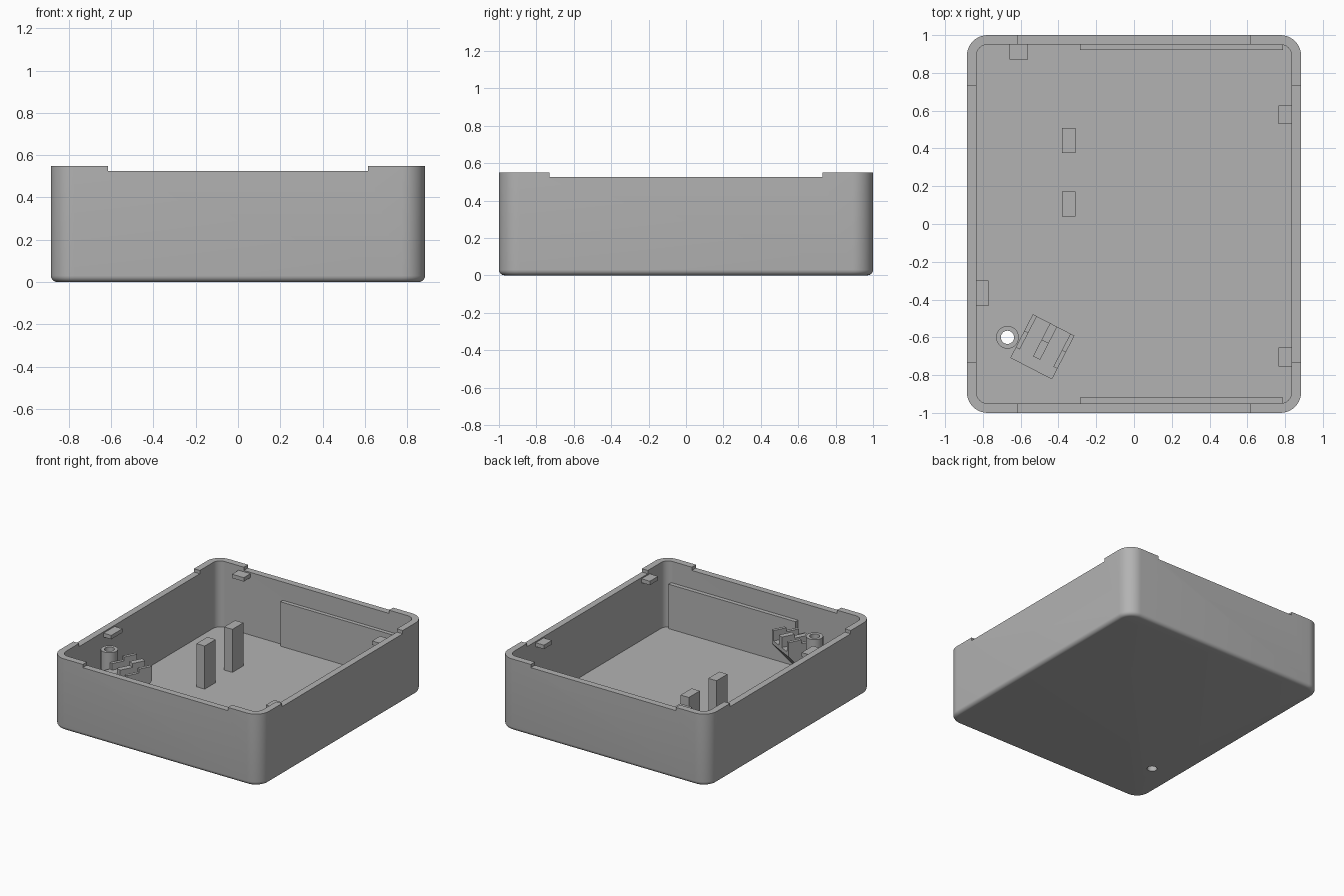
import bpy, bmesh, math
from mathutils import Matrix

if "Cube" in bpy.data.objects:
    bpy.data.objects.remove(bpy.data.objects["Cube"])

grey = bpy.data.materials.new("plain grey")
grey.diffuse_color = (0.45, 0.45, 0.45, 1)
grey.use_nodes = True
grey.node_tree.nodes["Principled BSDF"].inputs["Base Color"].default_value = grey.diffuse_color

HX, HY, H, R, WALL, FLOOR = 0.885, 1.0, 0.55, 0.11, 0.05, 0.045


def finish(bm, name):
    bmesh.ops.recalc_face_normals(bm, faces=bm.faces)
    me = bpy.data.meshes.new(name)
    bm.to_mesh(me)
    bm.free()
    me.materials.append(grey)
    ob = bpy.data.objects.new(name, me)
    bpy.context.collection.objects.link(ob)
    return ob


def box(name, x0, x1, y0, y1, z0, z1, matrix=Matrix()):
    bm = bmesh.new()
    bmesh.ops.create_cube(bm, size=1)
    for v in bm.verts:
        v.co.x = x0 if v.co.x < 0 else x1
        v.co.y = y0 if v.co.y < 0 else y1
        v.co.z = z0 if v.co.z < 0 else z1
    bm.transform(matrix)
    return finish(bm, name)


def cylinder(name, x, y, r, z0, z1):
    bm = bmesh.new()
    bmesh.ops.create_cone(bm, cap_ends=True, segments=40, radius1=r, radius2=r, depth=z1 - z0)
    bm.transform(Matrix.Translation((x, y, (z0 + z1) / 2)))
    return finish(bm, name)


def cut(ob, cutters):
    bpy.context.view_layer.objects.active = ob
    for c in cutters:
        mod = ob.modifiers.new("cut", 'BOOLEAN')
        mod.operation, mod.solver, mod.object = 'DIFFERENCE', 'EXACT', c
        bpy.ops.object.modifier_apply(modifier=mod.name)


def smooth(ob):
    bpy.ops.object.select_all(action='DESELECT')
    ob.select_set(True)
    bpy.context.view_layer.objects.active = ob
    bpy.ops.object.shade_smooth_by_angle(angle=math.radians(30))


def ring(bm, inset, z, n=10):
    """Rounded rectangle of vertices, inset from the outer wall."""
    r = R - inset
    out = []
    for q, (sx, sy) in enumerate([(1, 1), (-1, 1), (-1, -1), (1, -1)]):
        for i in range(n + 1):
            a = math.pi / 2 * (q + i / n)
            out.append(bm.verts.new((sx * (HX - R) + r * math.cos(a),
                                     sy * (HY - R) + r * math.sin(a), z)))
    return out


# Tray shell: rounded bottom edge, outer wall, rim, inner wall, floor
bm = bmesh.new()
F = 0.03
profile = [(F - F * math.sin(t), F - F * math.cos(t))
           for t in (math.pi / 2 * i / 6 for i in range(7))]
profile += [(0, H), (WALL, H), (WALL, FLOOR)]
rings = [ring(bm, d, z) for d, z in profile]
for a, b in zip(rings, rings[1:]):
    for i in range(len(a)):
        j = (i + 1) % len(a)
        bm.faces.new((a[i], a[j], b[j], b[i]))
bm.faces.new(rings[0])
bm.faces.new(rings[-1])
tray = finish(bm, "tray_shell")

# Screw boss with a hole through the floor
BX, BY = -0.67, -0.6
boss = cylinder("screw_boss", BX, BY, 0.06, FLOOR - 0.005, 0.5)
hole = cylinder("hole_cutter", BX, BY, 0.035, -0.1, 0.7)
rim_x = box("rim_cutter_x", -0.615, 0.615, -1.2, 1.2, 0.525, 0.7)
rim_y = box("rim_cutter_y", -1.2, 1.2, -0.73, 0.73, 0.525, 0.7)
cut(tray, [rim_x, rim_y, hole])
cut(boss, [hole])
for c in (hole, rim_x, rim_y):
    bpy.data.objects.remove(c)
smooth(tray)
smooth(boss)

# Two upright posts
for i, y in enumerate((0.04, 0.375)):
    box(f"post_{i + 1}", -0.38, -0.31, y, y + 0.133, FLOOR - 0.005, 0.375)

# Thickened panels on the front and back inner walls
box("back_panel", -0.285, 0.79, 0.92, 0.96, FLOOR - 0.005, 0.385)
box("front_panel", -0.285, 0.79, -0.96, -0.918, FLOOR - 0.005, 0.385)

# Snap tabs just below the rim
box("back_tab", -0.66, -0.56, 0.87, 0.96, 0.485, 0.515)
box("left_tab", -0.845, -0.77, -0.435, -0.3, 0.485, 0.515)
box("right_tab_rear", 0.765, 0.845, 0.53, 0.627, 0.485, 0.515)
box("right_tab_front", 0.765, 0.845, -0.755, -0.655, 0.485, 0.515)

# Angled bracket: wedge support with a flat top
place = Matrix.Translation((-0.485, -0.65, 0)) @ Matrix.Rotation(math.radians(-27.3), 4, 'Z')
side = [(-0.13, FLOOR - 0.005), (0.13, 0.35), (0.13, 0.38), (-0.13, 0.38)]
bm = bmesh.new()
ends = [[bm.verts.new((u, v, z)) for v, z in side] for u in (-0.124, 0.124)]
for e in ends:
    bm.faces.new(e)
for i in range(4):
    j = (i + 1) % 4
    bm.faces.new((ends[0][i], ends[0][j], ends[1][j], ends[1][i]))
bm.transform(place)
finish(bm, "bracket_wedge")

# Stepped ribs on the bracket
for name, u0, u1 in (("left", -0.124, -0.1), ("middle", -0.021, 0.021), ("right", 0.1, 0.124)):
    box(f"bracket_rib_{name}_high", u0, u1, 0.03, 0.13, 0.375, 0.46, place)
    box(f"bracket_rib_{name}_low", u0, u1, -0.067, 0.03, 0.375, 0.43, place)
